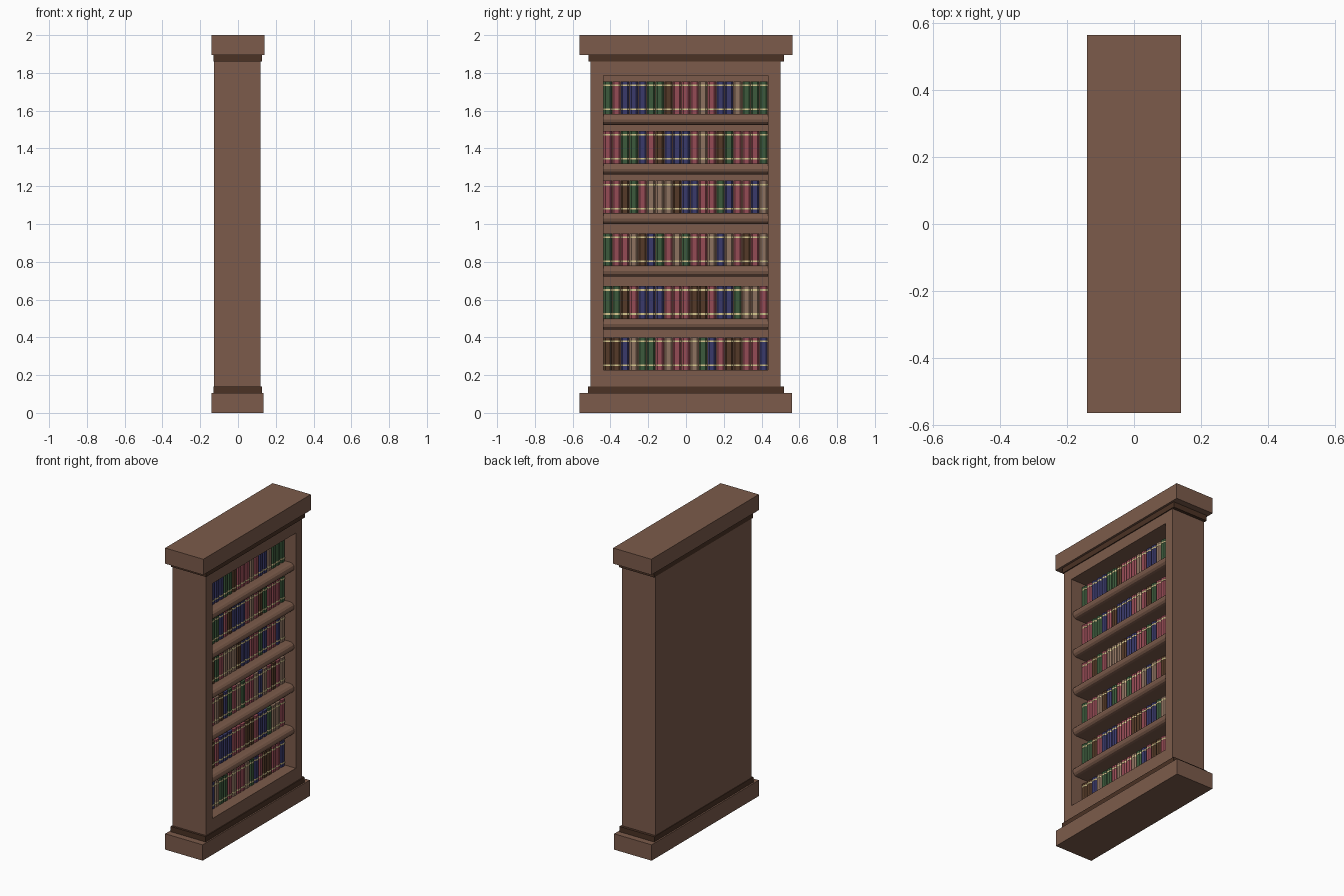
import bpy, bmesh
from math import sin, cos, pi

if "Cube" in bpy.data.objects:
    bpy.data.objects.remove(bpy.data.objects["Cube"])


def material(name, rgb):
    m = bpy.data.materials.new(name)
    m.diffuse_color = (*rgb, 1)
    m.use_nodes = True
    m.node_tree.nodes["Principled BSDF"].inputs["Base Color"].default_value = m.diffuse_color
    return m


WOOD = material("wood", (0.20, 0.105, 0.07))
DARK = material("dark_wood", (0.069, 0.032, 0.018))
COVERS = {
    "R": material("red_cover", (0.30, 0.07, 0.09)),
    "G": material("green_cover", (0.045, 0.102, 0.045)),
    "B": material("blue_cover", (0.042, 0.042, 0.147)),
    "T": material("tan_cover", (0.27, 0.17, 0.117)),
    "D": material("brown_cover", (0.09, 0.042, 0.021)),
}
BAND = material("band", (0.68, 0.58, 0.28))
SLOTS = list(COVERS)


def finish(name, bm, mats):
    bmesh.ops.recalc_face_normals(bm, faces=bm.faces)
    mesh = bpy.data.meshes.new(name)
    bm.to_mesh(mesh)
    bm.free()
    for m in mats:
        mesh.materials.append(m)
    ob = bpy.data.objects.new(name, mesh)
    bpy.context.collection.objects.link(ob)
    return ob


def prism(bm, points, direction, mat=0):
    """Extrude a closed outline along a vector."""
    face = bm.faces.new([bm.verts.new(p) for p in points])
    ext = bmesh.ops.extrude_face_region(bm, geom=[face], use_keep_orig=True)["geom"]
    verts = [g for g in ext if isinstance(g, bmesh.types.BMVert)]
    bmesh.ops.translate(bm, verts=verts, vec=direction)
    for f in {f for v in verts for f in v.link_faces} | {face}:
        f.material_index = mat


def box(name, x, y, z, mat):
    bm = bmesh.new()
    prism(bm, [(x[0], y[0], z[0]), (x[1], y[0], z[0]),
               (x[1], y[1], z[0]), (x[0], y[1], z[0])], (0, 0, z[1] - z[0]))
    return finish(name, bm, [mat])


# Plinth, crown and their dark mouldings
box("plinth", (-0.14, 0.135), (-0.563, 0.56), (0, 0.105), WOOD)
box("lower_moulding", (-0.13, 0.126), (-0.52, 0.518), (0.105, 0.14), DARK)
box("upper_moulding", (-0.13, 0.126), (-0.515, 0.52), (1.86, 1.896), DARK)
box("crown", (-0.14, 0.14), (-0.563, 0.563), (1.896, 2), WOOD)

# Case with an opening cut into the +x side
case = box("case", (-0.126, 0.12), (-0.505, 0.5), (0.105, 1.896), WOOD)
cutter = box("opening_cutter", (-0.10, 0.3), (-0.437, 0.434), (0.228, 1.787), WOOD)
cutter.hide_render = True
cutter.hide_viewport = True
cut = case.modifiers.new("opening", 'BOOLEAN')
cut.operation = 'DIFFERENCE'
cut.solver = 'EXACT'
cut.object = cutter

# Shelves with rounded noses
SHELF_TOPS = (1.583, 1.321, 1.057, 0.779, 0.499)
for i, top in enumerate(SHELF_TOPS):
    r = 0.029
    nose = [(0.08 + r * cos(a), -0.437, top - r + r * sin(a))
            for a in (-pi / 2 + pi * k / 6 for k in range(7))]
    bm = bmesh.new()
    prism(bm, [(-0.10, -0.437, top)] + [(-0.10, -0.437, top - 2 * r)] + nose, (0, 0.871, 0))
    finish(f"shelf_{i + 1}", bm, [WOOD])


def book_outline(y, w, z, grow=0.0):
    w += grow
    f = 0.045 + grow
    return [(-0.09, y - w, z), (0.037 + grow, y - w, z), (f, y - w * 0.6, z),
            (f, y + w * 0.6, z), (0.037 + grow, y + w, z), (-0.09, y + w, z)]


# Rows of books, each with two bands round the spine
ROWS = (
    "GGRBBBGGDRRRTRBBTGG"[1:] + "G",
    "RRGGBRDBBBRTRDGRRRG",
    "RRDGRTTTDBBRRGBRRBT",
    "GRRTDBGRTGRRTBTRDRR"[:18] + "T",
    "GGDRBBBRRRDDRBBGTTR",
    "DDBTGGRTRRTGBRDDRRB",
)
PITCH = 0.871 / 19
for i, (row, z) in enumerate(zip(ROWS, SHELF_TOPS + (0.228,))):
    bm = bmesh.new()
    for k, c in enumerate(row):
        y = -0.437 + PITCH * (k + 0.5)
        prism(bm, book_outline(y, 0.0215, z), (0, 0, 0.172), SLOTS.index(c))
        for dz in (0.02, 0.147):
            prism(bm, book_outline(y, 0.0215, z + dz, 0.001), (0, 0, 0.009), len(SLOTS))
    finish(f"book_row_{i + 1}", bm, [*COVERS.values(), BAND])
